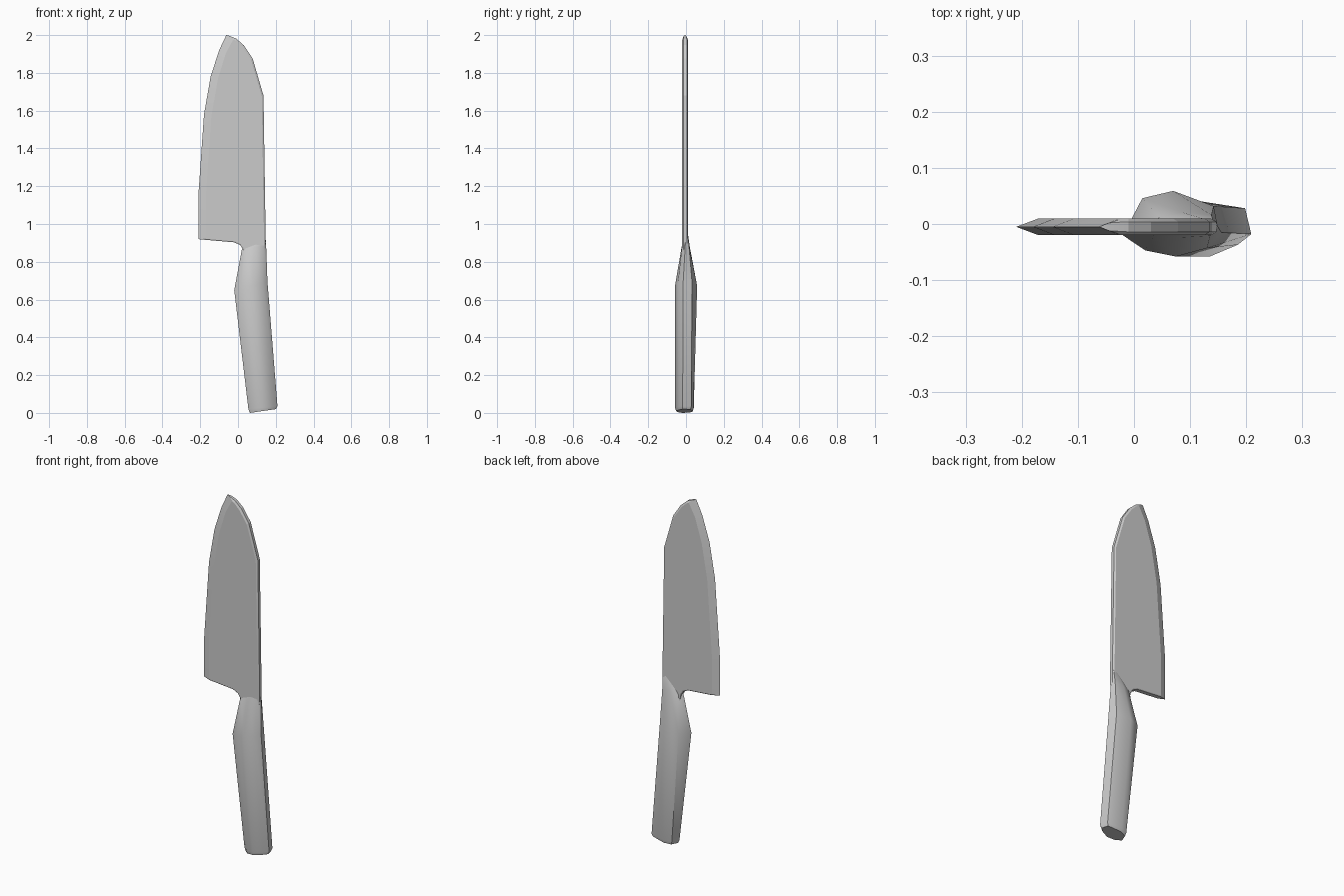
import bpy, bmesh


def make_object(name, bm, angle):
    bmesh.ops.remove_doubles(bm, verts=bm.verts, dist=0.0002)
    bmesh.ops.recalc_face_normals(bm, faces=bm.faces)
    mesh = bpy.data.meshes.new(name)
    bm.to_mesh(mesh)
    bm.free()
    obj = bpy.data.objects.new(name, mesh)
    bpy.context.collection.objects.link(obj)
    bpy.ops.object.select_all(action='DESELECT')
    obj.select_set(True)
    bpy.context.view_layer.objects.active = obj
    bpy.ops.object.shade_smooth_by_angle(angle=angle)
    return obj


def bridge(bm, a, b):
    n = len(a)
    for i in range(n):
        j = (i + 1) % n
        bm.faces.new((a[i], a[j], b[j], b[i]))


# Blade: outline x, z, then the flat's x, z, then half thickness at the rim
MID, HALF = -0.005, 0.015
blade = [
    (-0.21, 0.92, -0.170, 0.923, 0),
    (-0.21, 1.15, -0.170, 1.15, 0),
    (-0.18, 1.58, -0.141, 1.57, 0),
    (-0.145, 1.78, -0.106, 1.77, 0),
    (-0.10, 1.92, -0.064, 1.905, 0),
    (-0.062, 2.0, -0.026, 1.975, 0),
    (-0.045, 1.996, -0.020, 1.975, 0.007),
    (-0.01, 1.982, -0.010, 1.970, 0.009),
    (0.03, 1.947, 0.022, 1.939, 0.009),
    (0.078, 1.875, 0.069, 1.870, 0.009),
    (0.135, 1.68, 0.126, 1.678, 0.009),
    (0.147, 0.90, 0.138, 0.90, 0.009),
    (0.138, 0.78, 0.130, 0.785, 0.009),
    (0.045, 0.78, 0.050, 0.785, 0.012),
    (0.028, 0.863, 0.033, 0.867, 0.012),
    (0.012, 0.888, 0.015, 0.893, 0.012),
    (-0.02, 0.903, -0.018, 0.908, 0.012),
    (-0.17, 0.916, -0.168, 0.921, 0.012),
]
bm = bmesh.new()
rims = []
for side in (-1, 1):
    rim = [bm.verts.new((p[0], MID + side * p[4], p[1])) for p in blade]
    flat = [bm.verts.new((p[2], MID + side * HALF, p[3])) for p in blade]
    bridge(bm, rim, flat)
    bm.faces.new(flat)
    rims.append(rim)
bridge(bm, *rims)
make_object("blade", bm, 0.15)

# Handle: loft of asymmetric eight-sided sections as (x, y), each tilted in z
butt = [(0.055, -0.02), (0.072, 0.025), (0.115, 0.041), (0.198, 0.028),
        (0.209, -0.018), (0.185, -0.037), (0.135, -0.058), (0.085, -0.047)]
belly = [(-0.02, -0.02), (0.015, 0.046), (0.07, 0.059), (0.142, 0.032),
         (0.156, -0.015), (0.13, -0.043), (0.075, -0.058), (0.02, -0.047)]
neck = [(0.02, -0.007), (0.045, 0.012), (0.085, 0.021), (0.138, 0.016),
        (0.149, -0.004), (0.136, -0.021), (0.085, -0.024), (0.035, -0.021)]
sections = [(butt, 0.004, 0.13), (butt, 0.02, 0.10), (belly, 0.65, 0.25), (neck, 0.863, 0.17)]

bm = bmesh.new()
rings = []
for k, (pts, z, tilt) in enumerate(sections):
    cx = sum(p[0] for p in pts) / 8
    cy = sum(p[1] for p in pts) / 8
    s = 0.9 if k == 0 else 1.0          # rolled edge at the butt
    left = min(p[0] for p in pts)
    rings.append([bm.verts.new((cx + (x - cx) * s, cy + (y - cy) * s,
                                z + tilt * (x - left) - (0.004 if k == 0 else 0)))
                  for x, y in pts])
for a, b in zip(rings, rings[1:]):
    bridge(bm, a, b)
bm.faces.new(rings[0])
# Bolster point running up the spine into the blade
tip = bm.verts.new((0.142, 0.004, 0.99))
for i in range(8):
    bm.faces.new((rings[-1][i], rings[-1][(i + 1) % 8], tip))
make_object("handle", bm, 0.75)
